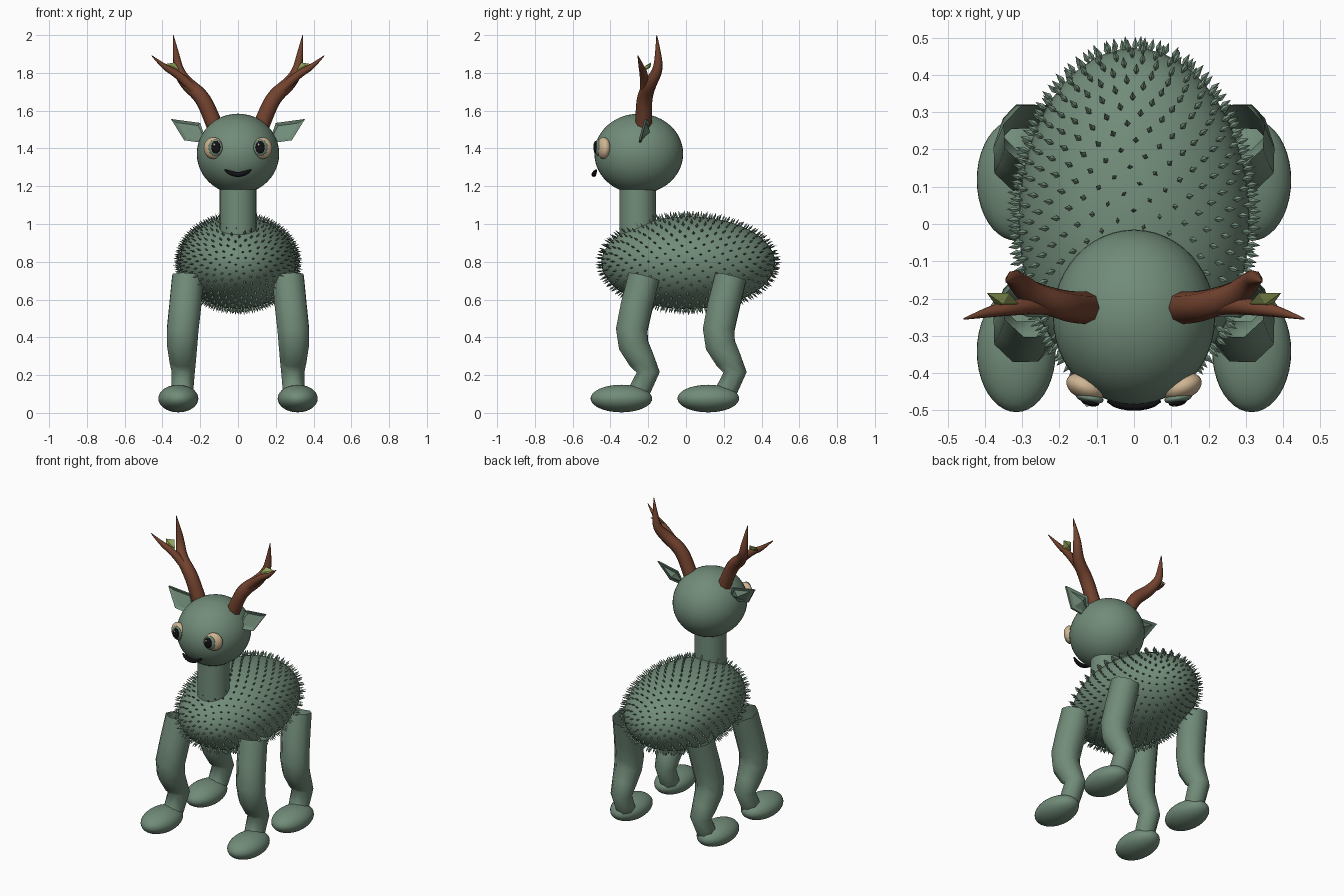
import bpy, bmesh, math
from mathutils import Vector, Matrix

if "Cube" in bpy.data.objects:
    bpy.data.objects.remove(bpy.data.objects["Cube"])


def material(name, rgb):
    m = bpy.data.materials.new(name)
    m.use_nodes = True
    m.diffuse_color = (*rgb, 1)
    m.node_tree.nodes["Principled BSDF"].inputs["Base Color"].default_value = (*rgb, 1)
    return m


GREEN = material("sage green", (0.165, 0.26, 0.19))
BROWN = material("antler brown", (0.17, 0.055, 0.028))
CREAM = material("eye cream", (0.62, 0.46, 0.29))
BLACK = material("soft black", (0.006, 0.006, 0.008))
OLIVE = material("leaf olive", (0.29, 0.36, 0.10))
SIDES = (("left", 1), ("right", -1))


def add_mesh(name, bm, mat, smooth):
    bmesh.ops.recalc_face_normals(bm, faces=bm.faces)
    for f in bm.faces:
        f.smooth = smooth
    me = bpy.data.meshes.new(name)
    bm.to_mesh(me)
    bm.free()
    me.materials.append(mat)
    ob = bpy.data.objects.new(name, me)
    bpy.context.collection.objects.link(ob)
    return ob


def ellipsoid(name, centre, radii, mat, turn=0, segments=40):
    bm = bmesh.new()
    bmesh.ops.create_uvsphere(bm, u_segments=segments, v_segments=segments // 2, radius=1)
    m = Matrix.Translation(centre) @ Matrix.Rotation(turn, 4, "Z") @ Matrix.Diagonal((*radii, 1))
    bmesh.ops.transform(bm, matrix=m, verts=bm.verts)
    return add_mesh(name, bm, mat, True)


def tube(name, points, radii, mat, capped=True, kind="POLY", detail=2):
    cu = bpy.data.curves.new(name, "CURVE")
    cu.dimensions = "3D"
    cu.bevel_depth = 1
    cu.bevel_resolution = detail
    cu.use_fill_caps = capped
    sp = cu.splines.new(kind)
    sp.points.add(len(points) - 1)
    for p, co, r in zip(sp.points, points, radii):
        p.co = (*co, 1)
        p.radius = r
    if kind == "NURBS":
        sp.order_u = 3
        sp.use_endpoint_u = True
        sp.resolution_u = 5
    sp.use_smooth = True
    cu.materials.append(mat)
    ob = bpy.data.objects.new(name, cu)
    bpy.context.collection.objects.link(ob)
    bpy.ops.object.select_all(action="DESELECT")
    ob.select_set(True)
    bpy.context.view_layer.objects.active = ob
    bpy.ops.object.convert(target="MESH")
    return ob


# Body, neck and head
CENTRE = Vector((0, 0.012, 0.795))
RADII = Vector((0.31, 0.46, 0.245))
ellipsoid("body", CENTRE, RADII, GREEN, segments=48)
tube("neck", [(0, -0.255, 0.92), (0, -0.255, 1.22)], [0.097] * 2, GREEN, detail=12)
ellipsoid("head", (0, -0.25, 1.372), (0.218, 0.235, 0.212), GREEN, segments=48)

# Leafy spikes spread evenly over the body in a spiral, pointing outward
bm = bmesh.new()
COUNT = 720
for i in range(COUNT):
    t = 1 - 2 * (i + 0.5) / COUNT
    a = i * math.pi * (3 - math.sqrt(5))
    r = math.sqrt(1 - t * t)
    unit = Vector((r * math.cos(a), t, r * math.sin(a)))
    pos = CENTRE + unit * RADII
    normal = Vector([u / s for u, s in zip(unit, RADII)]).normalized()
    outward = (normal + 0.45 * Vector((unit.x, unit.y, 0))).normalized()
    side = outward.cross(Vector((0, 0, 1))).normalized()
    flat = outward.cross(side)
    mid = pos + outward * 0.012
    ring = [bm.verts.new(mid + d) for d in (side * 0.008, flat * 0.005, side * -0.008, flat * -0.005)]
    for end in (pos - outward * 0.006, pos + outward * 0.034):
        tip = bm.verts.new(end)
        for k in range(4):
            bm.faces.new((ring[k], ring[(k + 1) % 4], tip))
add_mesh("body_spikes", bm, GREEN, False)

# Four bent legs, open at the top, with rounded feet
LEG = [(0.265, -0.222, 0.72), (0.28, -0.262, 0.56), (0.293, -0.287, 0.44), (0.296, -0.278, 0.36),
       (0.293, -0.235, 0.28), (0.29, -0.2, 0.215), (0.295, -0.25, 0.11)]
LEG_RADII = [0.09, 0.091, 0.09, 0.086, 0.075, 0.066, 0.062]
for side, s in SIDES:
    for end, dy in (("front", 0), ("rear", 0.46)):
        path = [(s * x, y + dy, z) for x, y, z in LEG]
        tube(f"{side}_{end}_leg", path, LEG_RADII, GREEN, capped=False)
        ellipsoid(f"{side}_{end}_foot", (s * 0.316, dy - 0.342, 0.076), (0.106, 0.163, 0.073), GREEN)

# Eyes
for side, s in SIDES:
    turn = s * math.radians(22)
    ellipsoid(f"{side}_eye", (s * 0.13, -0.437, 1.402), (0.054, 0.034, 0.057), CREAM, turn)
    ellipsoid(f"{side}_iris", (s * 0.119, -0.467, 1.404), (0.038, 0.014, 0.044), GREEN, turn / 2, 24)
    ellipsoid(f"{side}_pupil", (s * 0.117, -0.479, 1.406), (0.024, 0.01, 0.034), BLACK, turn / 2, 24)
    ellipsoid(f"{side}_eye_glint", (s * 0.117 - 0.008, -0.486, 1.42), (0.006, 0.004, 0.007), CREAM, 0, 12)

# Smiling mouth
smile = [(x, -0.488 + 2.5 * x * x, 1.262 + 5 * x * x)
         for x in [0.07 * k / 4 for k in range(-4, 5)]]
tube("mouth", smile, [0.004] + [0.01, 0.012, 0.013, 0.013, 0.013, 0.012, 0.01] + [0.004], BLACK)

# Pointed ears with a hollow front and a ridged back
EAR = [(0.175, -0.225, 1.46), (0.2, -0.205, 1.535), (0.355, -0.22, 1.556),
       (0.285, -0.25, 1.443), (0.19, -0.25, 1.43)]
for side, s in SIDES:
    bm = bmesh.new()
    rim = [bm.verts.new((s * x, y, z)) for x, y, z in EAR]
    front = bm.faces.new(rim)
    back = bm.verts.new((s * 0.24, -0.19, 1.487))
    for k in range(5):
        bm.faces.new((rim[k], rim[(k + 1) % 5], back))
    bmesh.ops.inset_region(bm, faces=[front], thickness=0.014)
    for v in front.verts:
        v.co.y += 0.012
    add_mesh(f"{side}_ear", bm, GREEN, False)

# Branching antlers, each with one leaf
BEAM = [(0.115, -0.225, 1.50), (0.15, -0.225, 1.59), (0.195, -0.218, 1.68), (0.275, -0.19, 1.745),
        (0.315, -0.15, 1.81), (0.325, -0.145, 1.88), (0.343, -0.155, 2.0)]
TINE = [(0.18, -0.225, 1.655), (0.25, -0.215, 1.73), (0.33, -0.225, 1.80),
        (0.39, -0.235, 1.83), (0.457, -0.255, 1.892)]
for side, s in SIDES:
    tube(f"{side}_antler", [(s * x, y, z) for x, y, z in BEAM],
         [0.044, 0.043, 0.041, 0.036, 0.028, 0.02, 0.002], BROWN, kind="NURBS")
    tube(f"{side}_antler_tine", [(s * x, y, z) for x, y, z in TINE],
         [0.024, 0.026, 0.021, 0.016, 0.002], BROWN, kind="NURBS")
    bm = bmesh.new()
    outline = [(0.31, -0.215, 1.815), (0.335, -0.185, 1.855), (0.395, -0.185, 1.845), (0.37, -0.22, 1.81)]
    loop = [bm.verts.new((s * x, y, z)) for x, y, z in outline]
    for y, z in ((-0.215, 1.838), (-0.19, 1.828)):
        peak = bm.verts.new((s * 0.352, y, z))
        for k in range(4):
            bm.faces.new((loop[k], loop[(k + 1) % 4], peak))
    add_mesh(f"{side}_antler_leaf", bm, OLIVE, False)
